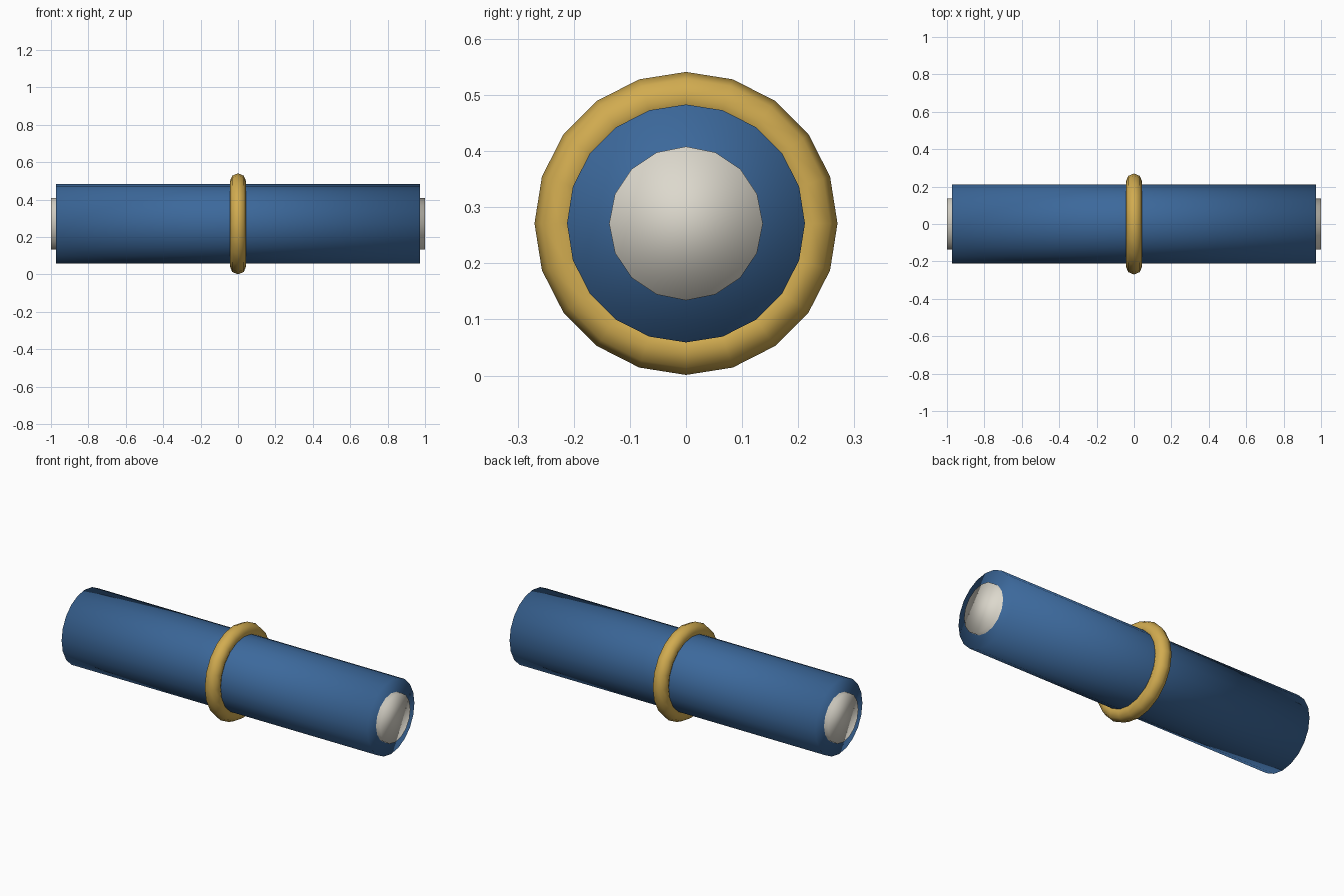
import bpy
from math import pi

cube = bpy.data.objects.get("Cube")
if cube:
    bpy.data.objects.remove(cube, do_unlink=True)

AXIS_Z = 0.271


def material(name, color):
    mat = bpy.data.materials.new(name)
    mat.use_nodes = True
    mat.diffuse_color = (*color, 1)
    mat.node_tree.nodes["Principled BSDF"].inputs["Base Color"].default_value = (*color, 1)
    return mat


def finish(name, mat):
    obj = bpy.context.object
    obj.name = name
    obj.data.materials.append(mat)
    bpy.ops.object.shade_smooth()
    return obj


def roll(name, radius, length, sides, mat):
    # Cylinder lying along x, softly shaded over its rims
    bpy.ops.mesh.primitive_cylinder_add(vertices=sides, radius=radius, depth=length,
                                        location=(0, 0, AXIS_Z), rotation=(0, pi / 2, 0))
    return finish(name, mat)


blue = material("blue cloth", (0.045, 0.14, 0.33))
ivory = material("ivory lining", (0.72, 0.69, 0.61))
gold = material("gold band", (0.64, 0.41, 0.08))

# Rolled cloth and the core showing at both ends
roll("cloth_roll", 0.212, 1.946, 20, blue)
roll("inner_core", 0.137, 2.0, 16, ivory)

# Band tied around the middle
bpy.ops.mesh.primitive_torus_add(major_radius=0.226, minor_radius=0.044,
                                 major_segments=20, minor_segments=8,
                                 location=(0, 0, AXIS_Z), rotation=(0, pi / 2, 0))
finish("tie_band", gold)
